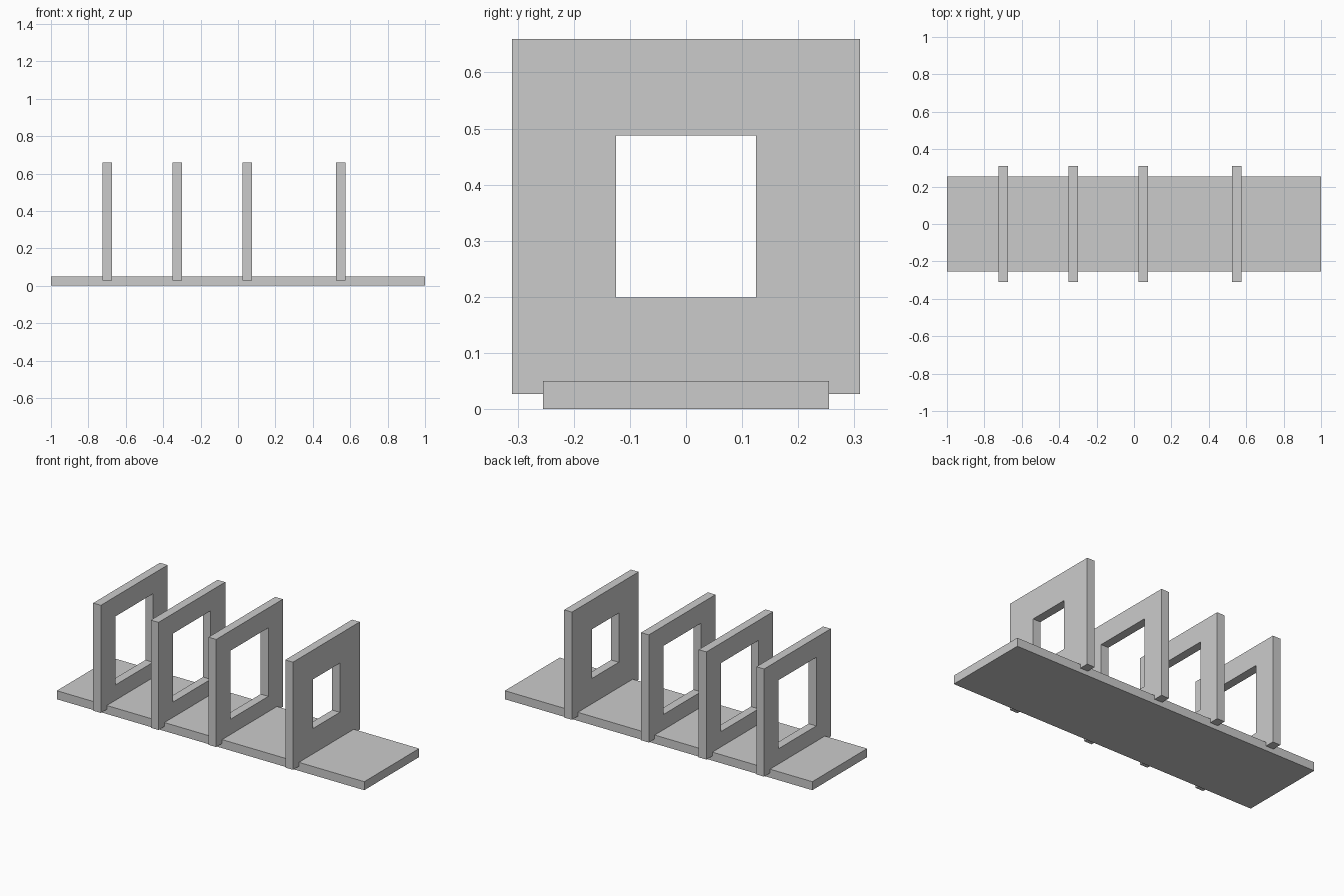
import bpy, bmesh

if "Cube" in bpy.data.objects:
    bpy.data.objects.remove(bpy.data.objects["Cube"])


def add_object(name, bm):
    bmesh.ops.recalc_face_normals(bm, faces=bm.faces)
    mesh = bpy.data.meshes.new(name)
    bm.to_mesh(mesh)
    bm.free()
    obj = bpy.data.objects.new(name, mesh)
    bpy.context.collection.objects.link(obj)
    return obj


def rect(half_width, low, high):
    return [(-half_width, low), (half_width, low), (half_width, high), (-half_width, high)]


def window_frame(name, x, opening, thickness=0.05):
    """Upright panel facing x with a rectangular opening through it."""
    bm = bmesh.new()
    outlines = (rect(0.31, 0.027, 0.66), rect(*opening))
    (o0, i0), (o1, i1) = [
        [[bm.verts.new((x + side * thickness / 2, y, z)) for y, z in pts] for pts in outlines]
        for side in (-1, 1)]
    for k in range(4):
        n = (k + 1) % 4
        for a, b in ((o0, i0), (o1, i1), (o0, o1), (i0, i1)):
            bm.faces.new((a[k], a[n], b[n], b[k]))
    return add_object(name, bm)


# Base board
bm = bmesh.new()
bmesh.ops.create_cube(bm, size=1)
bmesh.ops.scale(bm, vec=(2.0, 0.51, 0.05), verts=bm.verts)
bmesh.ops.translate(bm, vec=(0, 0, 0.025), verts=bm.verts)
add_object("base_board", bm)

# Three upright panels with large openings, one with a small opening
large, small = (0.175, 0.14, 0.543), (0.125, 0.199, 0.488)
for i, x in enumerate((-0.70, -0.325, 0.05)):
    window_frame(f"large_window_panel_{i + 1}", x, large)
window_frame("small_window_panel", 0.55, small)
